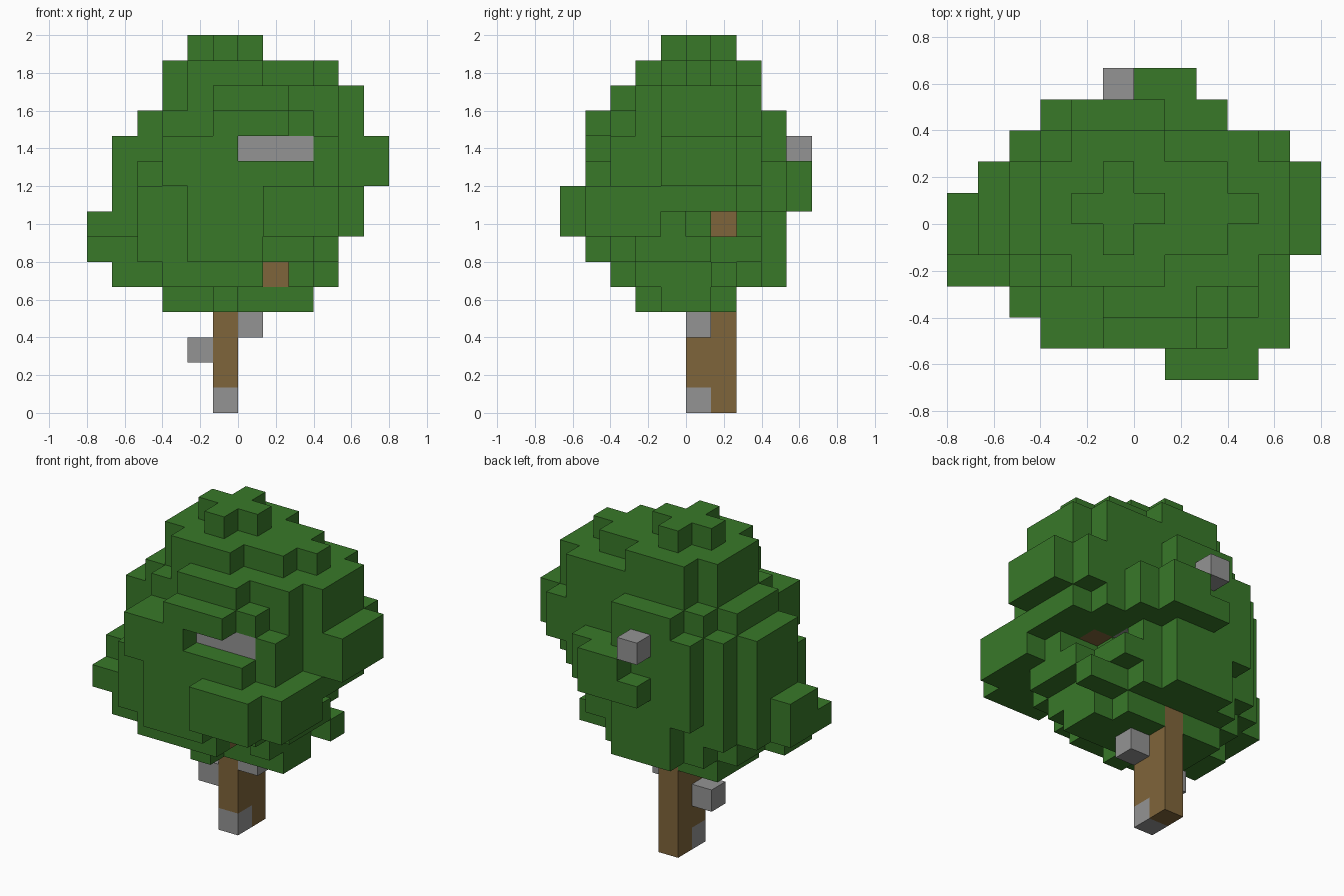
import bpy, bmesh
from itertools import product
from mathutils import Vector

if "Cube" in bpy.data.objects:
    bpy.data.objects.remove(bpy.data.objects["Cube"], do_unlink=True)

CELL = 2 / 15
ORIGIN = Vector((-6, -5, 0))


def material(name, color):
    mat = bpy.data.materials.new(name)
    mat.use_nodes = True
    rgba = (*color, 1)
    mat.diffuse_color = rgba
    mat.node_tree.nodes["Principled BSDF"].inputs["Base Color"].default_value = rgba
    return mat


leaf_green = material("leaf green", (.04, .19, .022))
bark_brown = material("bark brown", (.213, .13, .043))
stone_grey = material("stone grey", (.295, .295, .295))


def box(x, y, z):
    """Cells of a block; each argument is a first and last index."""
    return set(product(*(range(a, b + 1) for a, b in (x, y, z))))


def rounded_layer(z, x, y):
    """Cells of one layer inside a full, rounded footprint."""
    def reach(i, span):
        return abs(2 * i - sum(span)) / (span[1] - span[0] + 1)
    return {c for c in box(x, y, (z, z))
            if reach(c[0], x) ** 2.5 + reach(c[1], y) ** 2.5 <= 1}


# Rounded crown, from the second layer upwards
crown = set()
footprints = [
    ((2, 8), (2, 7)), ((1, 9), (2, 7)), ((1, 10), (2, 8)),
    ((1, 10), (2, 8)), ((1, 10), (2, 8)), ((1, 10), (2, 8)),
    ((2, 9), (3, 7)), ((3, 9), (3, 7)),
]
for level, (across, deep) in enumerate(footprints, start=5):
    crown |= rounded_layer(level, across, deep)

# Lowest layer around the trunk
crown |= box((3, 7), (4, 6), (4, 4)) | box((8, 8), (4, 5), (4, 4))
crown |= box((5, 5), (3, 3), (4, 4))

# Stepped cap and cross-shaped tip
crown |= box((4, 6), (3, 7), (13, 13)) | box((3, 8), (4, 6), (13, 13))
crown |= box((9, 9), (5, 5), (13, 13))
crown |= box((4, 6), (5, 5), (14, 14)) | box((5, 5), (4, 6), (14, 14))

# Front clumps
crown |= box((4, 6), (1, 2), (6, 8))
crown |= box((2, 3), (2, 3), (6, 8))
crown |= box((7, 10), (1, 3), (7, 8))
crown |= box((7, 9), (0, 0), (7, 8))
crown |= box((3, 8), (1, 2), (9, 10))
crown |= box((9, 9), (2, 3), (9, 10))
crown |= box((5, 7), (1, 2), (11, 11))
crown |= box((8, 8), (2, 3), (11, 11))
crown |= box((5, 7), (2, 2), (12, 12))

# Side clumps
crown |= box((11, 11), (4, 6), (9, 10)) | box((10, 10), (7, 7), (9, 10))
crown |= box((7, 9), (3, 7), (11, 12)) | box((10, 10), (4, 6), (11, 12))
crown |= box((9, 9), (6, 6), (5, 5))
crown |= box((0, 0), (3, 5), (6, 6)) | box((0, 0), (4, 5), (7, 7))
crown |= box((1, 1), (3, 4), (5, 5))

# Back clumps
crown |= box((4, 6), (8, 8), (5, 11))
crown |= box((4, 9), (7, 7), (11, 12))
crown |= box((5, 7), (9, 9), (8, 8)) | box((6, 7), (9, 9), (9, 9))

# Gaps in the leaves
crown -= box((6, 8), (0, 1), (10, 10))
crown -= box((10, 11), (4, 8), (7, 7)) | box((9, 9), (6, 8), (6, 7))
crown -= box((6, 8), (6, 6), (7, 7)) | box((8, 9), (5, 5), (7, 7))
crown -= box((8, 8), (7, 7), (7, 7))
crown -= box((7, 7), (0, 3), (5, 5))
crown -= box((7, 8), (8, 8), (10, 10)) | box((7, 8), (8, 8), (7, 7))
crown -= box((2, 2), (3, 3), (10, 10))

# Trunk, branch ends and stones
trunk = box((5, 5), (5, 6), (0, 7))
branches = {(7, 4, 5), (6, 3, 5), (8, 5, 8), (7, 1, 7)}
base_stone = {(5, 5, 0)}
side_stones = {(4, 5, 2), (6, 5, 3)}
crown_stones = box((6, 8), (2, 2), (10, 10)) | {(5, 9, 10), (7, 6, 8)}

trunk -= base_stone
crown -= trunk | branches | crown_stones
parts = [
    ("crown", crown, leaf_green),
    ("trunk", trunk, bark_brown),
    ("branch_ends", branches, bark_brown),
    ("base_stone", base_stone, stone_grey),
    ("side_stones", side_stones, stone_grey),
    ("crown_stones", crown_stones, stone_grey),
]
filled = set().union(*(cells for _, cells, _ in parts))


def build(name, cells, mat):
    """Mesh of the outer faces of a set of cells."""
    bm = bmesh.new()
    for cell in sorted(cells):
        middle = Vector(cell) + Vector((.5, .5, .5))
        for axis, sign in product(range(3), (-1, 1)):
            normal = Vector((0, 0, 0))
            normal[axis] = sign
            if tuple(int(c + n) for c, n in zip(cell, normal)) in filled:
                continue
            u = Vector((0, 0, 0))
            u[(axis + 1) % 3] = .5
            v = normal.cross(u)
            center = middle + normal / 2 + ORIGIN
            corners = (-u - v, u - v, u + v, v - u)
            bm.faces.new([bm.verts.new((center + c) * CELL) for c in corners])
    bmesh.ops.remove_doubles(bm, verts=bm.verts[:], dist=CELL / 100)
    mesh = bpy.data.meshes.new(name)
    bm.to_mesh(mesh)
    bm.free()
    mesh.materials.append(mat)
    bpy.context.collection.objects.link(bpy.data.objects.new(name, mesh))


for part in parts:
    build(*part)
